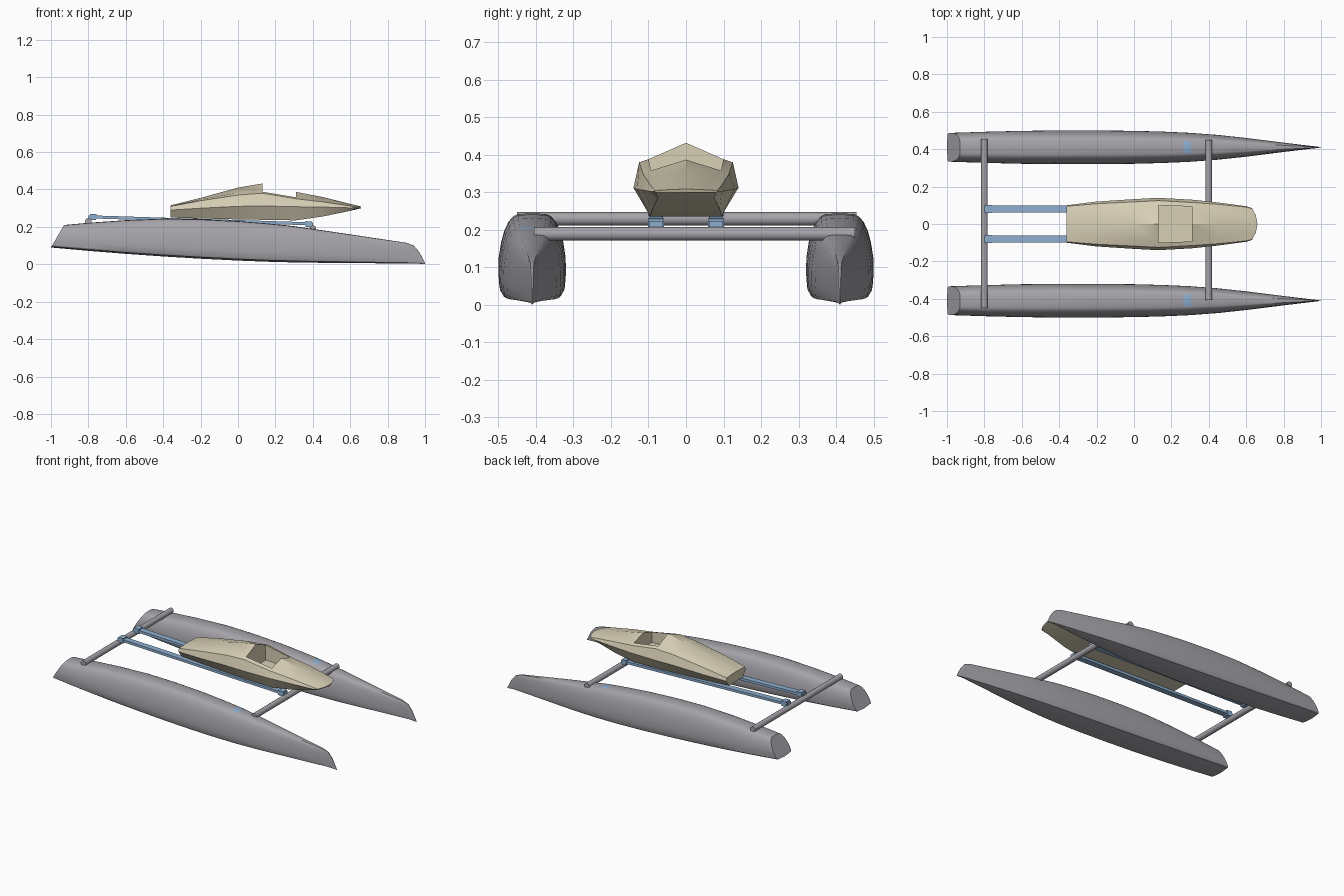
import bpy, bmesh
from math import radians, atan2, hypot
from mathutils import Vector

cube = bpy.data.objects.get("Cube")
if cube:
    bpy.data.objects.remove(cube, do_unlink=True)


def material(name, rgb):
    m = bpy.data.materials.new(name)
    m.use_nodes = True
    m.diffuse_color = (*rgb, 1)
    m.node_tree.nodes["Principled BSDF"].inputs["Base Color"].default_value = (*rgb, 1)
    return m


GREY = material("hull grey", (0.38, 0.37, 0.40))
CREAM = material("pod cream", (0.69, 0.63, 0.47))
BLUE = material("rail blue", (0.27, 0.43, 0.63))


def finish(bm, name, mats, angle=30):
    bmesh.ops.recalc_face_normals(bm, faces=bm.faces)
    mesh = bpy.data.meshes.new(name)
    bm.to_mesh(mesh)
    bm.free()
    for m in mats:
        mesh.materials.append(m)
    ob = bpy.data.objects.new(name, mesh)
    bpy.context.collection.objects.link(ob)
    bpy.ops.object.select_all(action='DESELECT')
    ob.select_set(True)
    bpy.context.view_layer.objects.active = ob
    bpy.ops.object.shade_smooth_by_angle(angle=radians(angle))
    return ob


def loft(rings):
    """Skin closed rings of points and cap both ends."""
    bm = bmesh.new()
    loops = [[bm.verts.new(p) for p in ring] for ring in rings]
    n = len(loops[0])
    for a, b in zip(loops, loops[1:]):
        for i in range(n):
            j = (i + 1) % n
            bm.faces.new((a[i], a[j], b[j], b[i]))
    bm.faces.new(loops[0])
    bm.faces.new(loops[-1])
    return bm


def mirrored(half):
    """Close a half section running from keel to crown."""
    return half + [(x, -y, z) for x, y, z in reversed(half[1:-1])]


# Hulls: x, half width, keel height, deck height
HULL = [(-1, .077, .09, .21), (-.8, .083, .072, .222), (-.6, .088, .056, .236),
        (-.4, .09, .042, .244), (-.2, .09, .03, .241), (0, .088, .02, .231),
        (.15, .084, .014, .219), (.265, .079, .011, .208), (.305, .077, .01, .203),
        (.45, .066, .008, .182), (.6, .05, .007, .16), (.8, .025, .005, .13),
        (.9, .013, .004, .115), (.94, .008, .004, .1), (.97, .005, .003, .065),
        (1, .001, .001, .006)]
# Section as fractions of half width and height
HULL_SECTION = [(0, 0), (.9, .04), (.97, .09), (1, .25), (.99, .42), (.92, .62),
                (.82, .78), (.7, .89), (.56, .96), (.42, .99), (0, 1)]


def hull(name, side):
    rings = []
    for i, (x, w, low, high) in enumerate(HULL):
        rake = .07 if i == 0 else 0
        rings.append(mirrored([(x + rake * v, w * u, low + (high - low) * v)
                               for u, v in HULL_SECTION]))
    bm = loft(rings)
    # Blue deck patch
    for f in bm.faces:
        c = f.calc_center_median()
        if .265 < c.x < .305 and abs(c.y) < .03 and c.z > .1:
            f.material_index = 1
    bmesh.ops.translate(bm, verts=bm.verts, vec=(0, .41 * side, 0))
    finish(bm, name, [GREY, BLUE])


hull("left_hull", 1)
hull("right_hull", -1)

# Pod: x, then (y, z) of bottom corner, waist, shoulder, rim, and crown height
POD = [(-.36, (.07, .25), (.1, .29), (.095, .31), (.06, .312), .315),
       (-.2, (.08, .245), (.12, .3), (.108, .34), (.075, .347), .355),
       (0, (.09, .24), (.133, .31), (.118, .37), (.09, .383), .41),
       (.13, (.095, .238), (.14, .312), (.125, .38), (.1, .388), .432),
       (.31, (.095, .235), (.13, .308), (.115, .35), (.093, .358), .387),
       (.45, (.09, .255), (.115, .306), (.105, .334), (.075, .34), .36),
       (.6, (.075, .286), (.095, .302), (.09, .312), (.05, .317), .323),
       (.66, (.08, .3), (.085, .303), (.082, .305), (.045, .307), .309)]
rings = []
for x, bottom, waist, shoulder, rim, crown in POD:
    bow = 4 if x > .65 else 0
    half = [(0, bottom[1]), bottom, waist, shoulder, rim, (0, crown)]
    rings.append(mirrored([(x - bow * y * y, y, z) for y, z in half]))
bm = loft(rings)
# Sunken cockpit
opening = []
for f in bm.faces:
    c = f.calc_center_median()
    if .13 < c.x < .31 and abs(c.y) < .08 and c.z > .36:
        opening.append(f)
ext = bmesh.ops.extrude_face_region(bm, geom=opening)
for v in ext["geom"]:
    if isinstance(v, bmesh.types.BMVert):
        v.co.z = .29
bmesh.ops.delete(bm, geom=[f for f in opening if f.is_valid], context='FACES')
finish(bm, "cockpit_pod", [CREAM], 25)


def beam(name, x, z, y0, y1, radius=.018):
    bpy.ops.mesh.primitive_cylinder_add(vertices=24, radius=radius, depth=y1 - y0,
                                        location=(x, (y0 + y1) / 2, z),
                                        rotation=(radians(90), 0, 0))
    ob = bpy.context.object
    ob.name = name
    ob.data.materials.append(GREY)
    bpy.ops.object.shade_smooth_by_angle(angle=radians(30))


beam("rear_crossbeam", -.8, .229, -.45, .455)
beam("front_crossbeam", .4, .189, -.405, .45)


def box(name, centre, size, tilt=0):
    bpy.ops.mesh.primitive_cube_add(size=1, location=centre, rotation=(0, tilt, 0))
    ob = bpy.context.object
    ob.name = name
    ob.scale = size
    ob.data.materials.append(BLUE)


# Sloping rails with end clamps
for label, y in (("left", .08), ("right", -.08)):
    a, b = Vector((-.8, y, .254)), Vector((.4, y, .216))
    d = b - a
    tilt = atan2(-d.z, d.x)
    box(label + "_rail", (a + b) / 2, (hypot(d.x, d.z), .038, .016), tilt)
    box(label + "_rear_clamp", (-.775, y, .253), (.035, .042, .032), tilt)
    box(label + "_front_clamp", (.378, y, .215), (.035, .042, .03), tilt)
